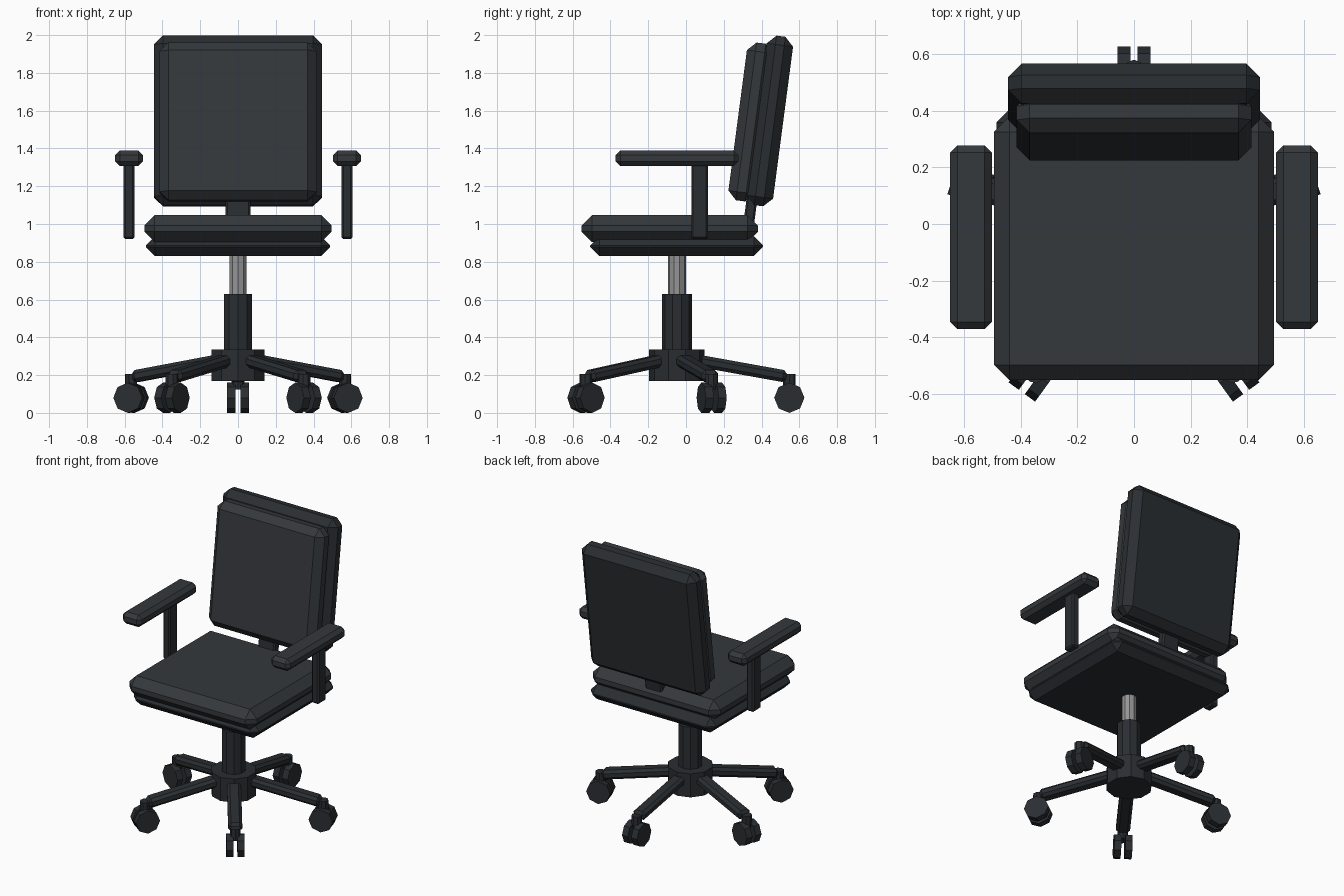
import bpy, math
from mathutils import Matrix, Vector

if "Cube" in bpy.data.objects:
    bpy.data.objects.remove(bpy.data.objects["Cube"])

CY = -0.048                     # y of the column axis
TILT = math.radians(7.5)        # backrest lean


def material(name, rgb):
    m = bpy.data.materials.new(name)
    m.diffuse_color = (*rgb, 1)
    m.use_nodes = True
    m.node_tree.nodes["Principled BSDF"].inputs["Base Color"].default_value = m.diffuse_color
    return m


FABRIC = material("fabric", (0.035, 0.04, 0.045))
PLASTIC = material("plastic", (0.023, 0.027, 0.031))
STEEL = material("steel", (0.3, 0.3, 0.3))


def finish(name, mat, bevel=0):
    ob = bpy.context.object
    ob.name = name
    ob.data.materials.append(mat)
    if bevel:
        mod = ob.modifiers.new("chamfer", 'BEVEL')
        mod.width = bevel
        mod.segments = 1
        mod.limit_method = 'ANGLE'
    return ob


def box(name, lo, hi, mat, bevel=0, frame=Matrix()):
    """Chamfered box spanning lo..hi inside the given frame."""
    lo, hi = Vector(lo), Vector(hi)
    bpy.ops.mesh.primitive_cube_add(size=1)
    ob = bpy.context.object
    ob.data.transform(Matrix.Translation((lo + hi) / 2) @ Matrix.Diagonal((*(hi - lo), 1)))
    ob.matrix_world = frame
    return finish(name, mat, bevel)


def cylinder(name, sides, r, lo, hi, mat, frame=Matrix()):
    """Cylinder along the frame's z axis from lo to hi."""
    bpy.ops.mesh.primitive_cylinder_add(vertices=sides, radius=r, depth=hi - lo)
    ob = bpy.context.object
    ob.data.transform(Matrix.Translation((0, 0, (lo + hi) / 2)))
    ob.matrix_world = frame
    return finish(name, mat)


# Seat cushion and pan
box("seat_cushion", (-.495, -.552, .905), (.495, .380, 1.047), FABRIC, .054)
box("seat_pan", (-.487, -.507, .83), (.487, .407, .935), PLASTIC, .048)

# Backrest, in a frame leaning backwards
lean = Matrix.Translation((0, .005, 0)) @ Matrix.Rotation(-TILT, 4, 'X')
box("back_cushion", (-.415, .064, 1.15), (.415, .205, 1.992), FABRIC, .046, lean)
box("back_shell", (-.445, .163, 1.137), (.445, .304, 2.042), PLASTIC, .047, lean)
box("back_bracket", (-.066, .165, .90), (.066, .222, 1.35), PLASTIC, .01, lean)

# Armrests
for side, s in (("left", -1), ("right", 1)):
    x = sorted((s * .503, s * .65))
    box(side + "_arm_pad", (x[0], -.372, 1.306), (x[1], .278, 1.39), FABRIC, .025)
    x = sorted((s * .549, s * .605))
    box(side + "_arm_post", (x[0], .028, .92), (x[1], .117, 1.33), PLASTIC, .01)

# Column
axis = Matrix.Translation((0, CY, 0))
cylinder("hub", 10, .147, .17, .335, PLASTIC, axis)
cylinder("column_sleeve", 10, .079, .30, .63, PLASTIC, axis)
cylinder("gas_lift", 10, .048, .60, .85, STEEL, axis)

# Five legs, each with a neck and a twin-wheel caster
R = .595
for i in range(5):
    spoke = axis @ Matrix.Rotation(math.radians(90 + 72 * i), 4, 'Z')
    slope = spoke @ Matrix.Translation((.58, 0, .192)) @ Matrix.Rotation(math.radians(10.2), 4, 'Y')
    box(f"leg_{i}", (-.52, -.045, -.032), (0, .045, .032), PLASTIC, .018, slope)
    cylinder(f"caster_neck_{i}", 8, .034, .125, .205, PLASTIC, spoke @ Matrix.Translation((R, 0, 0)))
    axle = spoke @ Matrix.Translation((R, 0, .08)) @ Matrix.Rotation(math.pi / 2, 4, 'X')
    cylinder(f"caster_{i}_wheel_a", 8, .08, .013, .058, PLASTIC, axle)
    cylinder(f"caster_{i}_wheel_b", 8, .08, -.058, -.013, PLASTIC, axle)
